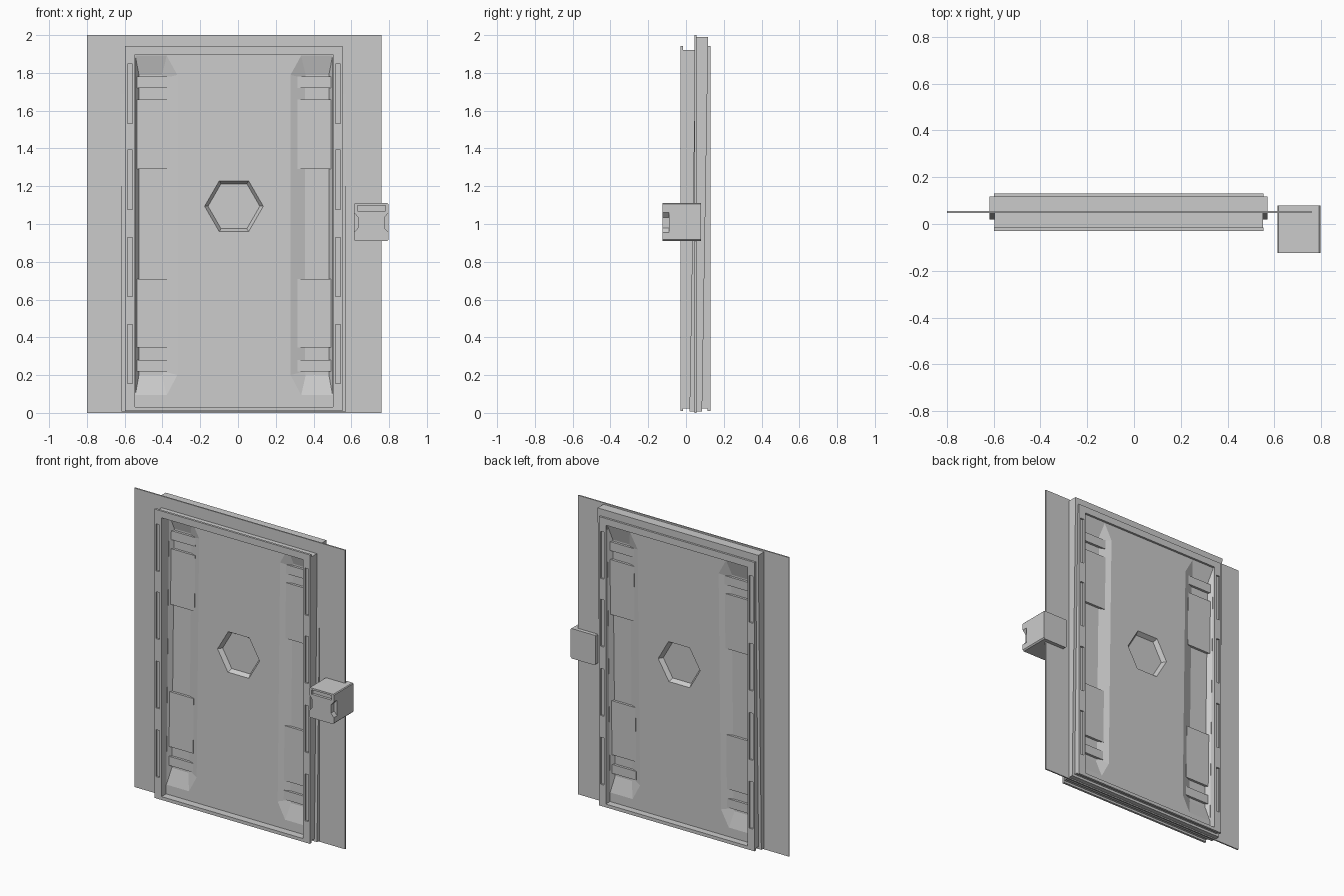
import bpy, bmesh, math

if "Cube" in bpy.data.objects:
    bpy.data.objects.remove(bpy.data.objects["Cube"])

CX, CY = -0.0215, 0.05          # door centre line and wall mid plane
FRONT, BACK, LEAN = 0.0185, 0.085, 0.0163   # leaning door slab faces at floor level
grey = bpy.data.materials.new("grey_metal")
grey.diffuse_color = (0.6, 0.6, 0.6, 1)
grey.use_nodes = True
grey.node_tree.nodes["Principled BSDF"].inputs["Base Color"].default_value = grey.diffuse_color


def make(name, bm, helper=False):
    bmesh.ops.recalc_face_normals(bm, faces=bm.faces)
    me = bpy.data.meshes.new(name)
    bm.to_mesh(me)
    bm.free()
    me.materials.append(grey)
    ob = bpy.data.objects.new(name, me)
    bpy.context.collection.objects.link(ob)
    ob.hide_render = helper
    if helper:
        ob.hide_set(True)
    return ob


def solid(name, pieces, helper=False, lean=0):
    """Each piece joins an (x, z) outline at depth y0 to one at depth y1."""
    bm = bmesh.new()
    for p0, y0, p1, y1 in pieces:
        a = [bm.verts.new((x, y0 + lean * z, z)) for x, z in p0]
        b = [bm.verts.new((x, y1 + lean * z, z)) for x, z in p1]
        n = len(a)
        bm.faces.new(a)
        bm.faces.new(b[::-1])
        for i in range(n):
            j = (i + 1) % n
            bm.faces.new((a[i], b[i], b[j], a[j]))
    return make(name, bm, helper)


def rect(x0, x1, z0, z1):
    return [(x0, z0), (x1, z0), (x1, z1), (x0, z1)]


def box(x0, x1, y0, y1, z0, z1):
    r = rect(x0, x1, z0, z1)
    return (r, y0, r, y1)


def ring(name, outer, inner, y0, y1):
    """Rectangular frame."""
    bm = bmesh.new()
    loops = [[bm.verts.new((x, y, z)) for x, z in rect(*r)]
             for r, y in ((outer, y0), (outer, y1), (inner, y1), (inner, y0))]
    for k in range(4):
        p, q = loops[k], loops[(k + 1) % 4]
        for i in range(4):
            j = (i + 1) % 4
            bm.faces.new((p[i], p[j], q[j], q[i]))
    return make(name, bm)


def cut(ob, cutter):
    m = ob.modifiers.new("cut", 'BOOLEAN')
    m.operation = 'DIFFERENCE'
    m.solver = 'EXACT'
    m.object = cutter


def side(poly, s):
    return [(CX + s * u, z) for u, z in poly]


def depth(y, back):
    return 2 * CY - y if back else y


def sunk(d, back):
    """Depth d below the front or back face of the leaning slab."""
    return BACK - d if back else FRONT + d


# thin wall sheet around the door opening
opening = (-0.545, 0.502, 0.032, 1.897)
ring("wall_sheet", (-0.8, 0.76, 0, 2), opening, 0.046, 0.055)

# frame: core with front and back rims
ring("frame_core", (-0.597, 0.552, 0.024, 1.922), opening, -0.016, 0.116)
for back in (False, True):
    tag = "back" if back else "front"
    y0, y1 = sorted((depth(-0.03, back), depth(-0.015, back)))
    rim = ring(tag + "_rim", (-0.598, 0.553, 0.01, 1.942), opening, y0, y1)
    slots = []
    for s in (-1, 1):
        for z in (0.155, 0.615, 1.078, 1.532):
            u0, u1 = sorted((CX + s * 0.537, CX + s * 0.564))
            slots.append(box(u0, u1, depth(-0.04, back), depth(-0.019, back), z, z + 0.314))
    cut(rim, solid(tag + "_slot_cutter", slots, True))

# leaning door slab with hexagon and side troughs sunk into both faces
panel = solid("door_slab", [box(-0.617, 0.572, FRONT, BACK, 0.008, 1.99)], lean=LEAN)
trough_top = [(0.523, 1.895), (0.355, 1.895), (0.297, 1.79), (0.297, 0.2), (0.355, 0.09), (0.523, 0.09)]
trough_floor = [(0.503, 1.79), (0.38, 1.79), (0.375, 1.77), (0.375, 0.22), (0.38, 0.2), (0.503, 0.2)]


def hexagon(r):
    return [(CX + r * math.cos(i * math.pi / 3), 1.094 + r * math.sin(i * math.pi / 3))
            for i in range(6)]


for back in (False, True):
    tag = "back" if back else "front"
    top, floor = sunk(-0.001, back), sunk(0.028, back)
    pieces = [(hexagon(0.156), top, hexagon(0.137), floor)]
    pieces += [(side(trough_top, s), top, side(trough_floor, s), floor) for s in (-1, 1)]
    cut(panel, solid(tag + "_recess_cutter", pieces, True, LEAN))

    # raised pads and bars standing in the troughs
    pads = []
    for s in (-1, 1):
        for z0, z1 in ((0.22, 0.28), (0.345, 0.71), (1.29, 1.66), (1.72, 1.78)):
            x0, x1 = sorted((CX + s * 0.336, CX + s * 0.515))
            pads.append(box(x0, x1, sunk(0.012, back), sunk(0.03, back), z0, z1))
    solid(tag + "_trough_pads", pads, lean=LEAN)

# control box beside the door: body plus notched face
X0, X1, Z0, Z1, c = 0.614, 0.797, 0.91, 1.11, 0.008
body = [(X0 + c, Z0), (X1 - c, Z0), (X1, Z0 + c), (X1, Z1 - 0.005), (X1 - 0.005, Z1),
        (X0 + 0.005, Z1), (X0, Z1 - 0.005), (X0, Z0 + c)]
solid("control_box", [(body, -0.09, body, 0.08)])
n = 0.022
face = [(X0 + c, Z0), (X1 - c, Z0), (X1, Z0 + c), (X1, 0.955), (X1 - n, 0.98),
        (X1 - n, 1.035), (X1, 1.06), (X1, Z1 - 0.005), (X1 - 0.005, Z1),
        (X0 + 0.005, Z1), (X0, Z1 - 0.005), (X0, 1.06), (X0 + n, 1.035),
        (X0 + n, 0.98), (X0, 0.955), (X0, Z0 + c)]
front = solid("control_face", [(face, -0.125, face, -0.09)])
cut(front, solid("control_slot_cutter", [box(0.632, 0.78, -0.14, -0.108, 1.068, 1.098)], True))
